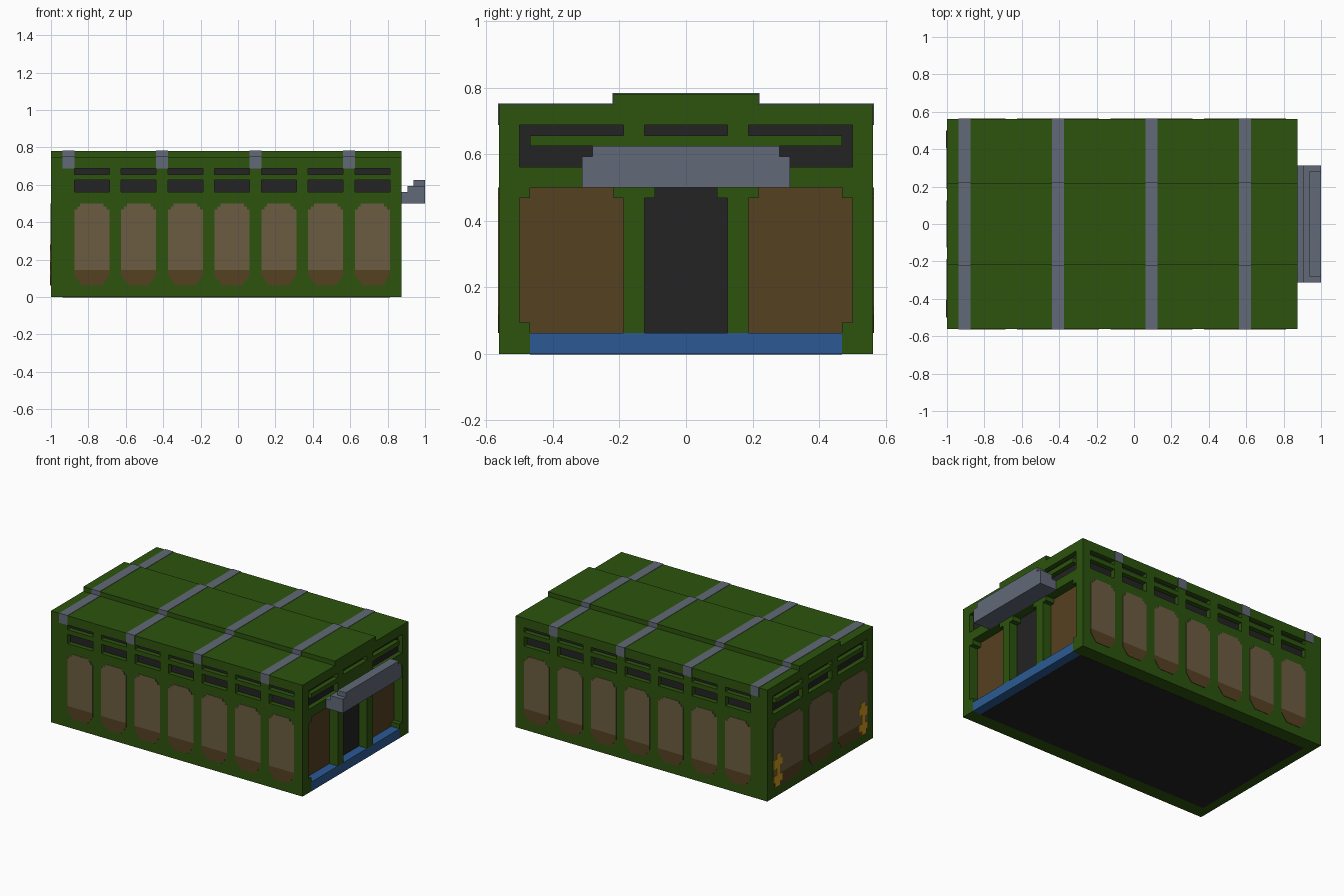
import bpy, bmesh

if "Cube" in bpy.data.objects:
    bpy.data.objects.remove(bpy.data.objects["Cube"], do_unlink=True)

U = 1 / 32      # modelling unit
T = 0.08        # thickness of painted plates, in units


def material(name, rgb):
    m = bpy.data.materials.new(name)
    m.use_nodes = True
    m.diffuse_color = (*rgb, 1)
    b = m.node_tree.nodes["Principled BSDF"]
    b.inputs["Base Color"].default_value = (*rgb, 1)
    b.inputs["Roughness"].default_value = 0.9
    return m


GREEN = material("dark green", (0.026, 0.087, 0.004))
GREY = material("slate grey", (0.120, 0.141, 0.184))
DARK = material("charcoal", (0.017, 0.017, 0.018))
BROWN = material("brown", (0.091, 0.052, 0.015))
TAN = material("light brown", (0.150, 0.107, 0.052))
BLUE = material("blue", (0.025, 0.102, 0.296))
YELLOW = material("yellow", (0.60, 0.32, 0.012))


def add_prism(bm, outline, axis, d0, d1):
    """Extrude an outline: (y, z) along x, (x, z) along y or (x, y) along z."""
    def place(p, d):
        c = list(p)
        c.insert("xyz".index(axis), d)
        return [v * U for v in c]
    lo = [bm.verts.new(place(p, d0)) for p in outline]
    hi = [bm.verts.new(place(p, d1)) for p in outline]
    faces = [bm.faces.new(lo), bm.faces.new(hi)]
    for i in range(len(lo)):
        j = (i + 1) % len(lo)
        faces.append(bm.faces.new((lo[i], lo[j], hi[j], hi[i])))
    bmesh.ops.recalc_face_normals(bm, faces=faces)


def build(name, mat, parts):
    """One object from a list of (outline, axis, start, end)."""
    bm = bmesh.new()
    for part in parts:
        add_prism(bm, *part)
    me = bpy.data.meshes.new(name)
    bm.to_mesh(me)
    bm.free()
    me.materials.append(mat)
    ob = bpy.data.objects.new(name, me)
    bpy.context.collection.objects.link(ob)
    return ob


def rect(a0, a1, b0, b1):
    return [(a0, b0), (a1, b0), (a1, b1), (a0, b1)]


def mirror(half):
    """Complete a symmetric outline given its positive half."""
    return half + [(-a, b) for a, b in reversed(half)]


# Body with raised roof ridge
body = build("body", GREEN, [(mirror([(18, 0), (18, 24), (7, 24), (7, 25)]), "x", -32, 28)])

# Vent recesses on both long walls and both ends
starts = [-28 + 8 * i for i in range(7)]
cuts = []
for d0, d1 in ((-19, -17), (17, 19)):
    for x in starts:
        cuts += [(rect(x, x + 6, 18, 20), "y", d0, d1), (rect(x, x + 6, 21, 22), "y", d0, d1)]
side_vent = [(6, 18), (16, 18), (16, 22), (6, 22), (6, 21), (15, 21), (15, 20), (6, 20)]
for d0, d1 in ((-33, -31), (27, 29)):
    cuts.append((rect(-4, 4, 21, 22), "x", d0, d1))
    for s in (1, -1):
        cuts.append(([(s * a, z) for a, z in side_vent], "x", d0, d1))
cuts.append((rect(-4, 4, 18, 20), "x", -33, -31))

# Entrance recess: three bays joined at the step
bays = mirror([(15, -1), (15, 3), (16, 3), (16, 15), (15, 15), (15, 16), (7, 16), (7, 15),
               (6, 15), (6, 2), (4, 2), (4, 15), (3, 15), (3, 16)])
cuts.append((bays, "x", 26, 29))

cutter = build("recess_cutter", GREEN, cuts)
cutter.hide_render = True
mod = body.modifiers.new("recesses", "BOOLEAN")
mod.operation, mod.solver, mod.object = "DIFFERENCE", "EXACT", cutter
deps = bpy.context.evaluated_depsgraph_get()
cut_mesh = bpy.data.meshes.new_from_object(body.evaluated_get(deps))
body.modifiers.clear()
body.data = cut_mesh
bpy.data.objects.remove(cutter, do_unlink=True)

# Colour the recess backs: charcoal vents, brown entrance panels
cut_mesh.materials.clear()
for m in (GREEN, DARK, BROWN):
    cut_mesh.materials.append(m)
for f in cut_mesh.polygons:
    c, n = f.center / U, f.normal
    f.material_index = 0
    if abs(n.y) > 0.9 and abs(abs(c.y) - 17) < 0.1:
        f.material_index = 1
    elif abs(n.x) > 0.9 and (abs(c.x + 31) < 0.1 or abs(c.x - 27) < 0.1):
        f.material_index = 1
    elif n.x > 0.9 and abs(c.x - 26) < 0.1:
        f.material_index = 2

# Entrance doorway, step and canopy
build("doorway", DARK, [(rect(-4, 4, 2, 16), "x", 26, 26 + T)])
build("entrance_step", BLUE, [(rect(-15, 15, 0, 2), "x", 26, 28)])
build("canopy", GREY, [
    (rect(-10, 10, 16, 18), "x", 28, 29),
    (rect(-10, 10, 16, 19), "x", 29, 32),
    (rect(-9, 9, 19, 20), "x", 30, 32)])


# Windows: light upper pane, dark lower pane, clipped corners
def upper_pane(a, b):
    return [(a, 4.6), (b, 4.6), (b, 15), (b - .5, 15), (b - .5, 15.5), (b - 1, 15.5), (b - 1, 16),
            (a + 1, 16), (a + 1, 15.5), (a + .5, 15.5), (a + .5, 15), (a, 15)]


def lower_pane(a, b):
    return [(a + 1.3, 2), (b - 1.3, 2), (b, 3.7), (b, 4.6), (a, 4.6), (a, 3.7)]


walls = [("front", "y", -18 - T, -18, [(x, x + 6) for x in starts]),
         ("back", "y", 18, 18 + T, [(x, x + 6) for x in starts]),
         ("end", "x", -32 - T, -32, [(-16, -6), (-4, 4), (6, 16)])]
for name, axis, d0, d1, spans in walls:
    build(name + "_window_uppers", TAN, [(upper_pane(a, b), axis, d0, d1) for a, b in spans])
    build(name + "_window_lowers", BROWN, [(lower_pane(a, b), axis, d0, d1) for a, b in spans])

# Yellow stepped ornaments at the outer corners of the end windows
ornament = [(14, 2), (15.5, 2), (15.5, 3), (16, 3), (16, 4.5), (15, 4.5), (15, 6), (16, 6),
            (16, 8), (15, 8), (15, 9), (13.7, 9), (13.7, 8), (13, 8), (13, 6.5), (14, 6.5),
            (14, 4.5), (13, 4.5), (13, 3), (14, 3)]
build("end_ornaments", YELLOW, [([(s * a, z) for a, z in ornament], "x", -32 - 2 * T, -32 - T)
                                for s in (1, -1)])

# Bands wrapped over the roof and down the walls
outer = mirror([(18 + T, 22), (18 + T, 24 + T), (7 + T, 24 + T), (7 + T, 25 + T)])
inner = mirror([(18, 22), (18, 24), (7, 24), (7, 25)])
build("roof_bands", GREY, [(outer + inner[::-1], "x", x, x + 2) for x in (-30, -14, 2, 18)])

# Underside panel
build("underside_panel", DARK, [(rect(-30, 26, -15, 15), "z", -T / 2, T / 2)])
